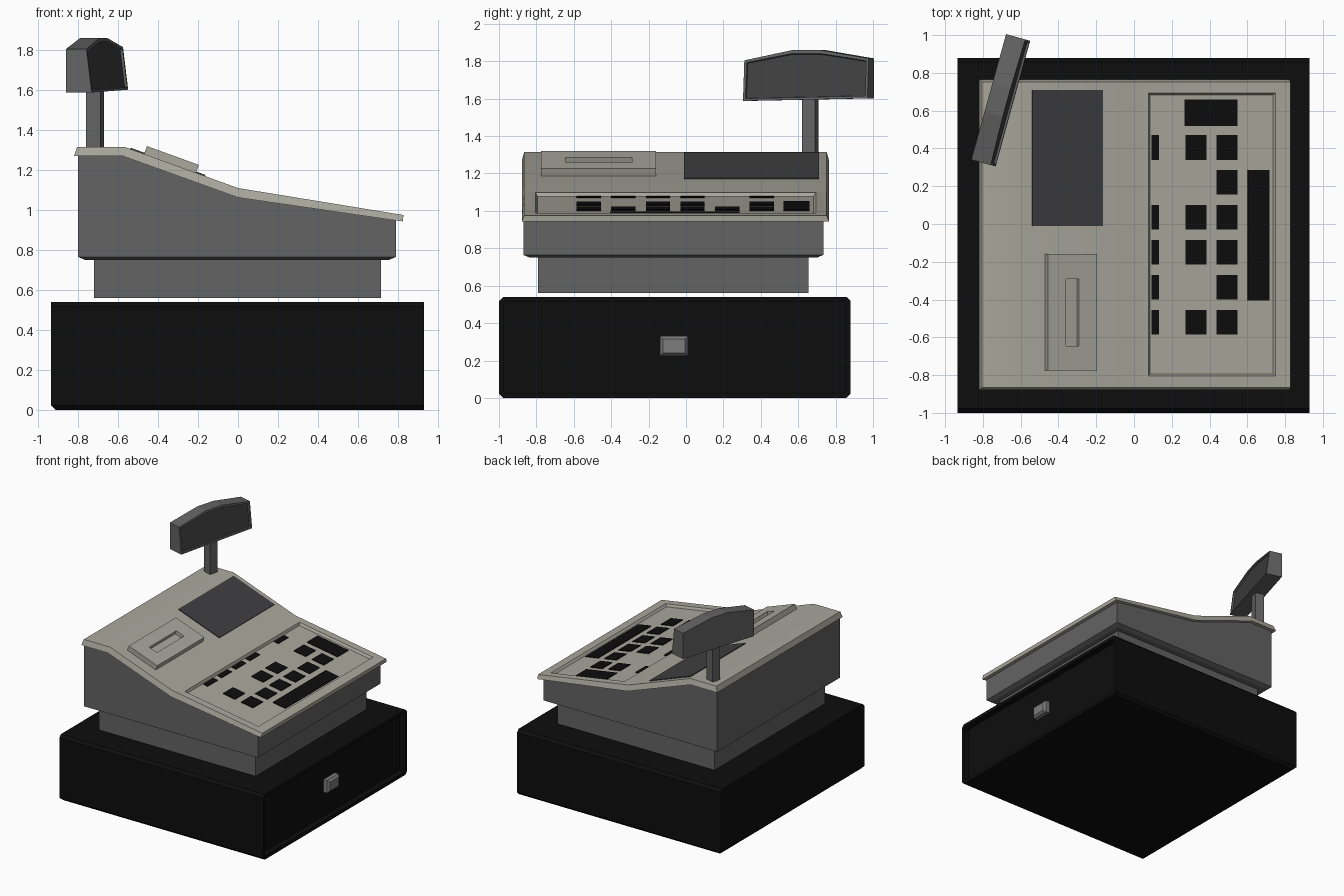
import bpy, bmesh, math
from mathutils import Vector, Matrix

cube = bpy.data.objects.get("Cube")
if cube:
    bpy.data.objects.remove(cube, do_unlink=True)


def material(name, r, g, b):
    m = bpy.data.materials.new(name)
    m.diffuse_color = (r, g, b, 1)
    m.use_nodes = True
    m.node_tree.nodes["Principled BSDF"].inputs["Base Color"].default_value = (r, g, b, 1)
    return m


BLACK = material("black", 0.004, 0.004, 0.004)
GREY = material("mid grey", 0.125, 0.125, 0.125)
LIGHT = material("handle grey", 0.2, 0.2, 0.2)
BEIGE = material("warm beige", 0.40, 0.39, 0.335)
GLASS = material("dark screen", 0.05, 0.05, 0.053)


def finish(name, bm, *mats):
    bmesh.ops.recalc_face_normals(bm, faces=bm.faces)
    me = bpy.data.meshes.new(name)
    bm.to_mesh(me)
    bm.free()
    for m in mats:
        me.materials.append(m)
    ob = bpy.data.objects.new(name, me)
    bpy.context.collection.objects.link(ob)
    return ob


def loft_mesh(rings):
    """Join closed rings of points into a capped solid."""
    bm = bmesh.new()
    rows = [[bm.verts.new(p) for p in ring] for ring in rings]
    n = len(rows[0])
    for a, b in zip(rows, rows[1:]):
        for i in range(n):
            j = (i + 1) % n
            bm.faces.new((a[i], a[j], b[j], b[i]))
    bm.faces.new(rows[0])
    bm.faces.new(rows[-1])
    bmesh.ops.recalc_face_normals(bm, faces=bm.faces)
    return bm


def rect(x0, x1, y0, y1, z):
    return [(x0, y0, z), (x1, y0, z), (x1, y1, z), (x0, y1, z)]


# Lid surface: upper slope carries the screen, lower slope the keys
TOP = [(-0.805, 1.315), (-0.565, 1.315), (0.0, 1.11), (0.828, 0.975)]
BOTTOM = [(-0.82, 1.27), (-0.575, 1.27), (0.0, 1.063), (0.825, 0.943)]


def slab(name, box, low, high, mat, seg=1, taper=0.0):
    """Box lying on a lid slope, between two heights along its normal."""
    x0, x1, y0, y1 = box
    a, b = Vector(TOP[seg]), Vector(TOP[seg + 1])
    d = (b - a).normalized()
    n = Vector((-d.y, d.x))

    def ring(h, t):
        pts = []
        for x, y in ((x0 + t, y0 + t), (x1 - t, y0 + t), (x1 - t, y1 - t), (x0 + t, y1 - t)):
            p = a + d * ((x - a.x) / d.x) + n * h
            pts.append((p.x, y, p.y))
        return pts
    return finish(name, loft_mesh([ring(low, taper), ring(high, 0)]), mat)


def carve(ob, cutter):
    mod = ob.modifiers.new("recess", 'BOOLEAN')
    mod.operation = 'DIFFERENCE'
    mod.solver = 'EXACT'
    mod.object = cutter
    bpy.context.view_layer.objects.active = ob
    bpy.ops.object.modifier_apply(modifier=mod.name)
    bpy.data.objects.remove(cutter, do_unlink=True)


# Cash drawer box with chamfered edges and a recessed front on +x
bm = loft_mesh([rect(-0.935, 0.93, -1, 0.88, 0), rect(-0.935, 0.93, -1, 0.88, 0.54)])
edges = []
for e in bm.edges:
    p, q = (v.co for v in e.verts)
    along_x = abs(p.x - q.x) > 1
    back_foot = max(p.x, q.x) < 0 and max(p.z, q.z) < 0.1
    if along_x or back_foot:
        edges.append(e)
bmesh.ops.bevel(bm, geom=edges, offset=0.022, segments=1, affect='EDGES')
front = [f for f in bm.faces if f.normal.x > 0.9]
bmesh.ops.inset_individual(bm, faces=front, thickness=0.03)
bmesh.ops.inset_individual(bm, faces=front, thickness=0.0, depth=-0.05)
finish("cash_drawer", bm, BLACK)

# Drawer handle, a small block with a chamfered face


def handle_ring(x, t):
    return [(x, -0.14 + t, 0.225 + t), (x, 0.01 - t, 0.225 + t),
            (x, 0.01 - t, 0.33 - t), (x, -0.14 + t, 0.33 - t)]


finish("drawer_handle", loft_mesh([handle_ring(0.875, 0), handle_ring(0.912, 0),
                                   handle_ring(0.93, 0.016)]), LIGHT)

# Plinth with a thin flange under the body
finish("plinth", loft_mesh([
    rect(-0.72, 0.715, -0.79, 0.655, 0.56), rect(-0.72, 0.715, -0.79, 0.655, 0.75),
    rect(-0.765, 0.755, -0.835, 0.70, 0.75), rect(-0.80, 0.79, -0.87, 0.735, 0.765)]), GREY)

# Main body with its sloping top hidden inside the lid
rings = []
for (x, z), bx in zip(BOTTOM, (-0.80, -0.575, 0.0, 0.79)):
    zt = z + 0.01
    rings.append([(bx, -0.87, 0.765), (bx, 0.735, 0.765), (bx, 0.735, zt), (bx, -0.87, zt)])
finish("body", loft_mesh(rings), GREY)

# Lid following the slope, slightly narrower at its top surface
rings = []
for (xt, zt), (xb, zb) in zip(TOP, BOTTOM):
    rings.append([(xb, -0.878, zb), (xb, 0.765, zb), (xt, 0.752, zt), (xt, -0.865, zt)])
lid = finish("lid", loft_mesh(rings), BEIGE)
carve(lid, slab("key_recess_cutter", (0.075, 0.75, -0.805, 0.695), -0.02, 0.002, BEIGE, 2, 0.012))
bpy.ops.object.select_all(action='DESELECT')
lid.select_set(True)
bpy.context.view_layer.objects.active = lid
bpy.ops.object.shade_smooth_by_angle(angle=math.radians(28))

# Operator screen and receipt printer
slab("operator_screen", (-0.54, -0.165, -0.01, 0.71), -0.01, 0.006, GLASS)
printer = slab("receipt_printer", (-0.47, -0.21, -0.775, -0.16), -0.01, 0.042, BEIGE)
carve(printer, slab("slot_cutter", (-0.375, -0.305, -0.645, -0.29), 0.012, 0.06, BEIGE))

# Keys: each column is an x range and the rows it fills
columns = [((0.095, 0.135), (0, 2, 3, 4, 5)),
           ((0.275, 0.385), (0, 2, 3, 5)),
           ((0.44, 0.55), (0, 1, 2, 3, 4, 5))]
keys = [(x0, x1, 0.34 - 0.185 * r, 0.47 - 0.185 * r) for (x0, x1), rows in columns for r in rows]
keys += [(0.27, 0.55, 0.52, 0.66), (0.605, 0.72, -0.405, 0.287)]
for i, box in enumerate(keys):
    slab(f"key_{i + 1}", box, -0.021, -0.014, BLACK, 2)

# Customer display: pole and head share one turn about z
TURN = Matrix.Rotation(math.radians(-15.5), 4, 'Z')
pole = finish("display_pole", loft_mesh([rect(-0.037, 0.037, -0.036, 0.036, z)
                                         for z in (1.28, 1.62)]), GREY)
pole.matrix_world = Matrix.Translation((-0.715, 0.665, 0)) @ TURN

OUTLINE = [(-0.345, 1.588), (0.345, 1.602), (0.345, 1.815),
           (0.075, 1.86), (-0.08, 1.86), (-0.345, 1.805)]
back = [(-0.067, y, z) for y, z in OUTLINE]
face = [(0.067 - 0.125 * (z - 1.59), y, z) for y, z in OUTLINE]
bm = loft_mesh([back, face])
front = [f for f in bm.faces if f.normal.x > 0.9]
bmesh.ops.inset_individual(bm, faces=front, thickness=0.018)
bmesh.ops.inset_individual(bm, faces=front, thickness=0.004, depth=-0.012)
for f in front:
    f.material_index = 1
head = finish("display_head", bm, GREY, GLASS)
head.matrix_world = Matrix.Translation((-0.705, 0.655, 0)) @ TURN
